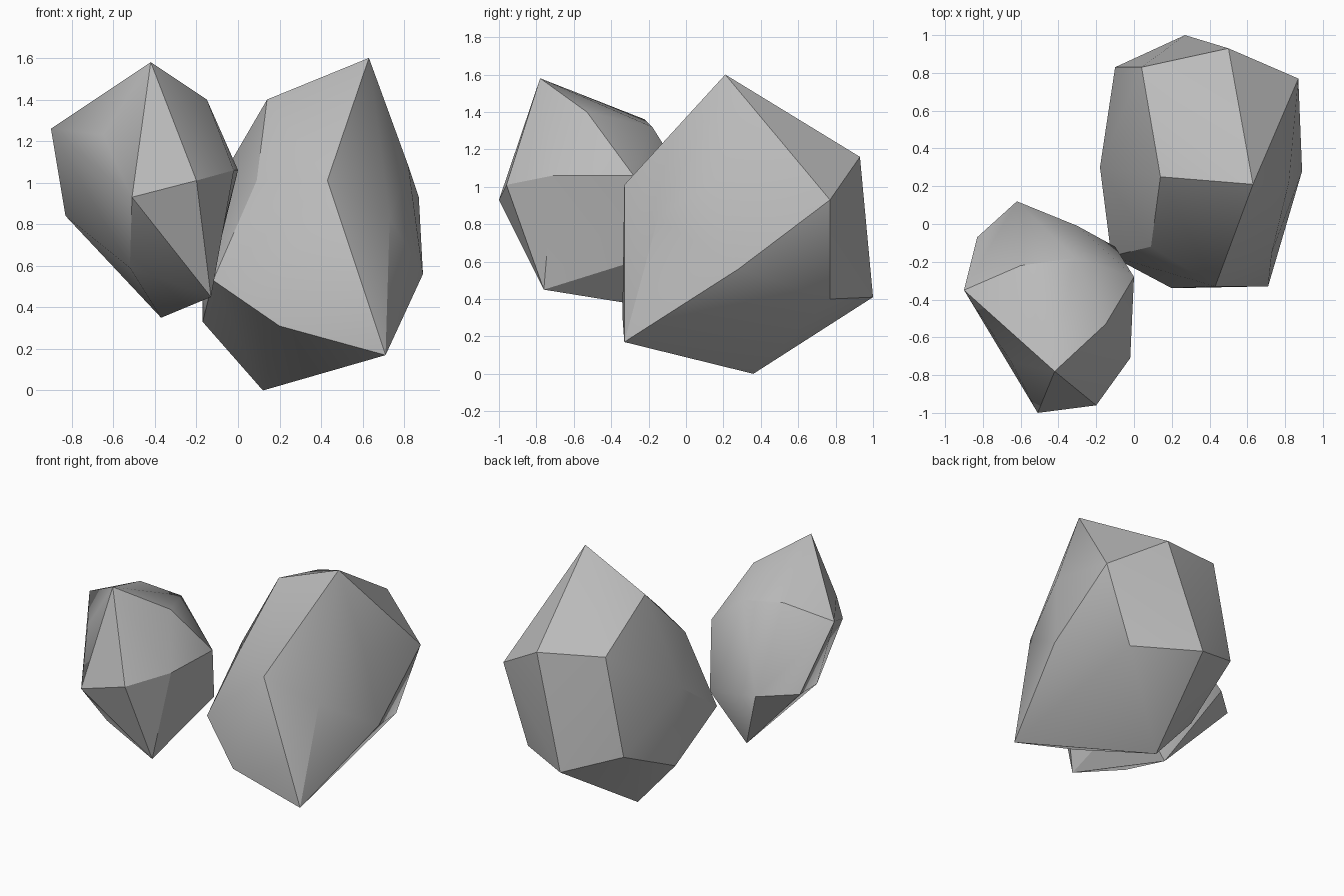
import bpy
import bmesh
import math
from mathutils import Vector

default_cube = bpy.data.objects.get("Cube")
if default_cube:
    bpy.data.objects.remove(default_cube, do_unlink=True)


def make_material(name, colour):
    material = bpy.data.materials.new(name)
    material.use_nodes = True
    material.diffuse_color = colour
    shader = next(n for n in material.node_tree.nodes if n.type == 'BSDF_PRINCIPLED')
    shader.inputs["Base Color"].default_value = colour
    shader.inputs["Roughness"].default_value = 0.9
    return material


def make_rock(name, corners, material, softness=0.8):
    """Wrap a faceted skin around corner points given in hundredths of a unit.

    The skin is found on a slightly rounded copy of the points, so that
    shallow dents stay part of the surface, then the points are put back.
    """
    points = [Vector(corner) / 100 for corner in corners]
    centre = sum(points, Vector()) / len(points)

    bm = bmesh.new()
    home = {}
    for point in points:
        offset = point - centre
        rounded = offset.normalized() * offset.length ** softness
        home[bm.verts.new(rounded)] = point

    hull = bmesh.ops.convex_hull(bm, input=list(bm.verts))
    for vert in bm.verts:
        vert.co = home[vert]
    spare = {item for item in hull["geom_interior"] + hull["geom_unused"]
             if isinstance(item, bmesh.types.BMVert)}
    bmesh.ops.delete(bm, geom=list(spare), context='VERTS')
    bmesh.ops.recalc_face_normals(bm, faces=list(bm.faces))

    mesh = bpy.data.meshes.new(name)
    bm.to_mesh(mesh)
    bm.free()
    mesh.materials.append(material)

    # Soft shading inside each facet, crisp edges between facets
    mesh.shade_smooth()
    mesh.set_sharp_from_angle(angle=math.radians(30))
    rock = bpy.data.objects.new(name, mesh)
    bpy.context.collection.objects.link(rock)
    return rock


stone_grey = make_material("stone grey", (0.5, 0.5, 0.5, 1))

# Large rock: crown, shoulders, waist, foot
large_crown = [(63, 21, 160), (14, 25, 140), (4, 83, 121), (50, 93, 116)]
large_shoulders = [(82, 22, 108), (43, -33, 101), (9, -12, 101), (87, 77, 93),
                   (-18, 30, 85), (73, -15, 83)]
large_waist = [(89, 28, 56), (-10, 83, 55), (-12, -17, 53), (27, 100, 41), (68, 77, 40)]
large_foot = [(-17, 36, 33), (20, -34, 31), (71, -33, 17), (12, 36, 0)]
make_rock("large_rock", large_crown + large_shoulders + large_waist + large_foot, stone_grey)

# Small rock: raised off the ground, leaning against the large one
small_crown = [(-42, -78, 158), (-15, -53, 140), (-60, -22, 136), (-31, -18, 132),
               (-90, -35, 126), (-65, -73, 123)]
small_waist = [(0, -28, 106), (-2, -71, 106), (-20, -96, 101), (-30, -1, 95),
               (-51, -100, 93), (-83, -7, 84), (-62, 12, 84)]
small_foot = [(-8, -52, 75), (-10, -12, 65), (-52, -70, 59), (-13, -76, 45), (-37, -14, 35)]
make_rock("small_rock", small_crown + small_waist + small_foot, stone_grey)
